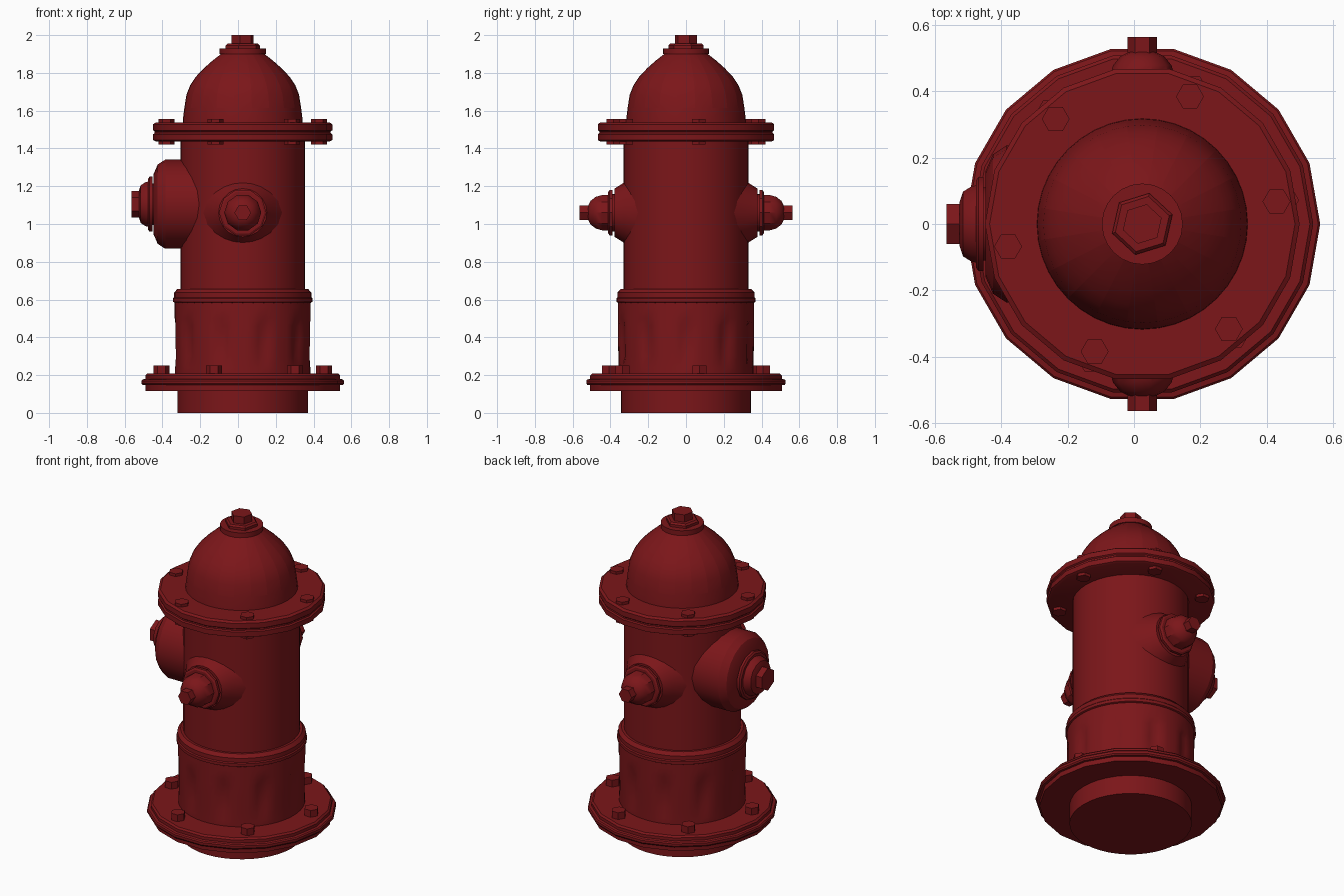
import bpy, bmesh, math
from mathutils import Vector

if "Cube" in bpy.data.objects:
    bpy.data.objects.remove(bpy.data.objects["Cube"])

CX = 0.025  # the barrel axis sits slightly right of the origin
red = bpy.data.materials.new("red_paint")
red.diffuse_color = (0.2, 0.008, 0.01, 1)
red.use_nodes = True
red.node_tree.nodes["Principled BSDF"].inputs["Base Color"].default_value = red.diffuse_color


def lathe(name, profile, sides, origin=(CX, 0, 0), axis=(0, 0, 1), edit=None, turn=0):
    """Revolve (radius, height) points about an axis; both ends are capped."""
    bm = bmesh.new()
    rings = []
    for r, h in profile:
        rings.append([bm.verts.new((r * math.cos(math.tau * i / sides + turn),
                                    r * math.sin(math.tau * i / sides + turn), h))
                      for i in range(sides)])
    walls = []
    for a, b in zip(rings, rings[1:]):
        walls.append([bm.faces.new((a[i], a[(i + 1) % sides], b[(i + 1) % sides], b[i]))
                      for i in range(sides)])
    bm.faces.new(rings[0][::-1])
    bm.faces.new(rings[-1])
    if edit:
        edit(bm, rings, walls)
    bmesh.ops.recalc_face_normals(bm, faces=bm.faces)
    me = bpy.data.meshes.new(name)
    bm.to_mesh(me)
    bm.free()
    me.materials.append(red)
    ob = bpy.data.objects.new(name, me)
    ob.location = origin
    ob.rotation_mode = 'QUATERNION'
    ob.rotation_quaternion = Vector((0, 0, 1)).rotation_difference(Vector(axis))
    bpy.context.collection.objects.link(ob)
    bpy.ops.object.select_all(action='DESELECT')
    ob.select_set(True)
    bpy.context.view_layer.objects.active = ob
    bpy.ops.object.shade_smooth_by_angle(angle=math.radians(32))
    return ob


# foot and base flange
lathe("foot", [(0.345, 0), (0.345, 0.15)], 40)
lathe("base_flange", [(0.515, 0.117), (0.515, 0.147), (0.53, 0.147), (0.536, 0.155),
                      (0.536, 0.17), (0.53, 0.177), (0.515, 0.18), (0.515, 0.198),
                      (0.505, 0.208)], 18)


# lower barrel with ten shallow soft dents
def dent(bm, rings, walls):
    for ring in rings[2:-3]:
        for i, v in enumerate(ring):
            k = {0: 0.955, 1: 0.975, 7: 0.975}.get(i % 8, 1)
            v.co.x *= k
            v.co.y *= k


lathe("lower_barrel", [(0.358, 0.2), (0.358, 0.24), (0.358, 0.3), (0.36, 0.38),
                       (0.36, 0.46), (0.36, 0.5), (0.36, 0.56), (0.36, 0.6)], 80, edit=dent)

# collar ring and main barrel
lathe("barrel_collar", [(0.36, 0.583), (0.369, 0.588), (0.369, 0.606), (0.363, 0.612),
                        (0.363, 0.637), (0.345, 0.657), (0.32, 0.657)], 40)
lathe("barrel", [(0.33, 0.6), (0.33, 1.45)], 40)

# top flange: two plates with a narrow groove between
lathe("top_flange", [(0.46, 1.437), (0.474, 1.444), (0.474, 1.475), (0.466, 1.481),
                     (0.466, 1.49), (0.474, 1.496), (0.474, 1.528), (0.46, 1.538)], 18)


# bonnet dome with ten sunken panels
def panels(bm, rings, walls):
    faces = [f for row in walls[2:-1] for i, f in enumerate(row) if i % 4 in (0, 3)]
    out = bmesh.ops.extrude_face_region(bm, geom=faces)
    for v in out["geom"]:
        if isinstance(v, bmesh.types.BMVert):
            d = Vector((v.co.x, v.co.y, max(0, v.co.z - 1.58))).normalized()
            v.co -= d * 0.016


lathe("bonnet", [(0.318, 1.53), (0.316, 1.56), (0.309, 1.615), (0.298, 1.685), (0.278, 1.735),
                 (0.248, 1.78), (0.205, 1.825), (0.16, 1.865), (0.115, 1.9), (0.1, 1.91)],
      40, edit=panels)
lathe("bonnet_cap", [(0.122, 1.9), (0.122, 1.93)], 24)
lathe("bonnet_nut_collar", [(0.095, 1.925), (0.095, 1.945), (0.085, 1.955)], 6, turn=0.3)
lathe("bonnet_nut", [(0.061, 1.95), (0.061, 2.0)], 6, turn=0.3)

# flange bolts, six per flange
for i in range(6):
    a = math.radians(9.5 + 60 * i)
    for label, r, z0, z1 in (("base", 0.436, 0.2, 0.25), ("top", 0.41, 1.42, 1.555)):
        lathe(f"{label}_bolt_{i + 1}", [(0.042, z0), (0.042, z1)], 6,
              origin=(CX + r * math.cos(a), r * math.sin(a), 0))

# two small side outlets, front and back
for label, s in (("front", -1), ("back", 1)):
    o, ax = (CX, 0, 1.06), (0, s, 0)
    lathe(f"{label}_outlet_boss", [(0.245, 0.2), (0.16, 0.327), (0.128, 0.378)], 20, o, ax)
    lathe(f"{label}_outlet_neck", [(0.1, 0.36), (0.1, 0.4)], 20, o, ax)
    lathe(f"{label}_outlet_rim", [(0.126, 0.389), (0.126, 0.405), (0.115, 0.412)], 10, o, ax)
    lathe(f"{label}_outlet_cap", [(0.098, 0.4), (0.098, 0.445), (0.088, 0.478),
                                  (0.066, 0.505), (0.036, 0.52)], 10, o, ax)
    lathe(f"{label}_outlet_nut", [(0.044, 0.5), (0.044, 0.563)], 6, o, ax)

# large outlet on the left
o, ax = (0, 0, 1.105), (-1, 0, 0)
lathe("main_outlet_boss", [(0.236, 0.1), (0.236, 0.385), (0.21, 0.425), (0.16, 0.447)], 20, o, ax)
lathe("main_outlet_neck", [(0.11, 0.43), (0.11, 0.46)], 20, o, ax)
lathe("main_outlet_rim", [(0.146, 0.453), (0.146, 0.468), (0.135, 0.476)], 14, o, ax)
lathe("main_outlet_cap", [(0.122, 0.465), (0.116, 0.49), (0.1, 0.515), (0.07, 0.525)], 14, o, ax)
lathe("main_outlet_nut", [(0.07, 0.51), (0.07, 0.565)], 6, o, ax)
